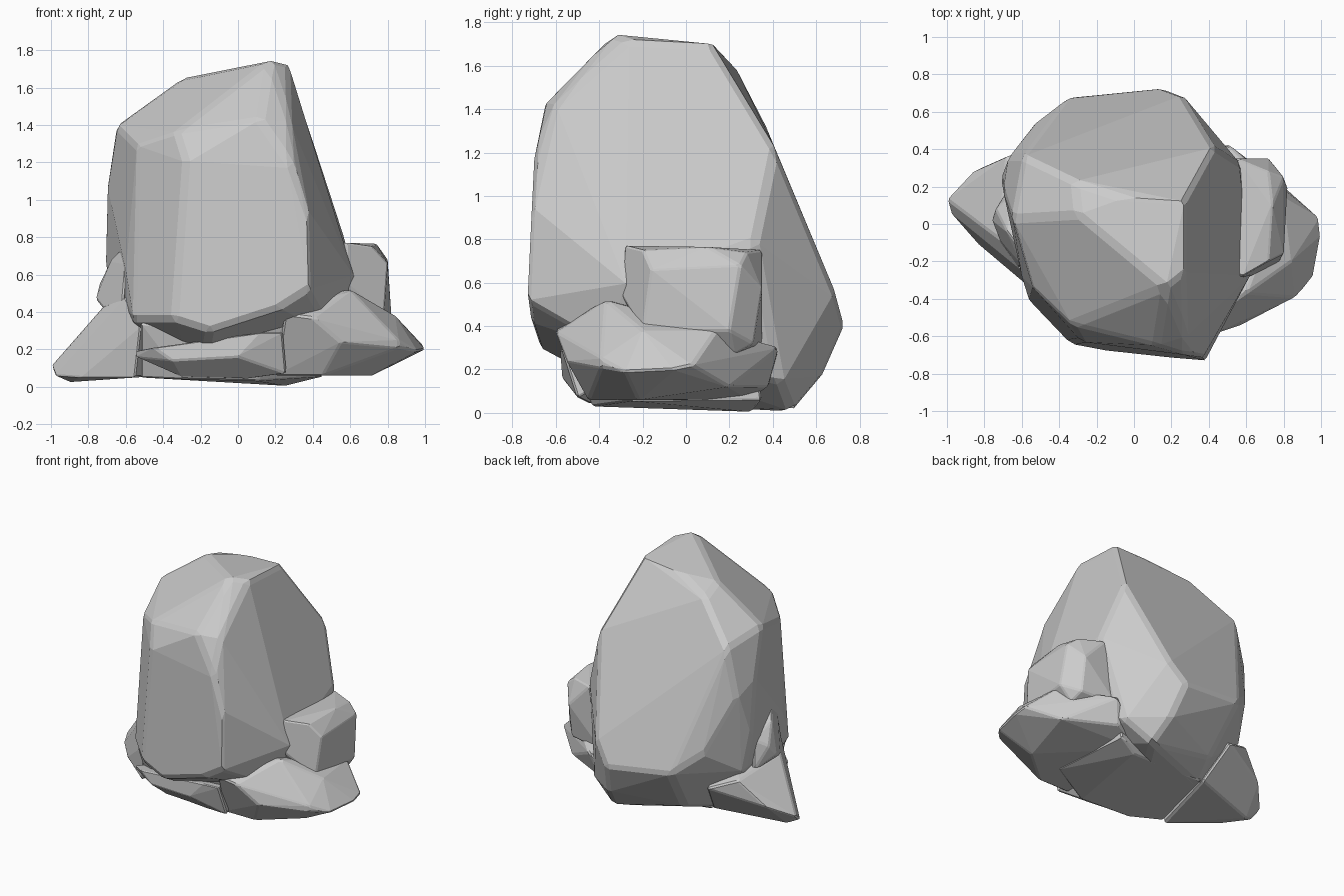
import bpy, bmesh
from mathutils import Vector


def rock(name, points, bevel=0.02):
    """Faceted stone: convex hull of a few corners, with chipped edges."""
    bm = bmesh.new()
    for p in points:
        bm.verts.new(Vector(p))
    hull = bmesh.ops.convex_hull(bm, input=bm.verts)
    loose = {g for g in hull["geom_interior"] + hull["geom_unused"]
             if isinstance(g, bmesh.types.BMVert)}
    bmesh.ops.delete(bm, geom=list(loose), context="VERTS")
    bmesh.ops.dissolve_limit(bm, angle_limit=0.09, verts=bm.verts, edges=bm.edges)
    bmesh.ops.recalc_face_normals(bm, faces=bm.faces)
    mesh = bpy.data.meshes.new(name)
    bm.to_mesh(mesh)
    bm.free()
    obj = bpy.data.objects.new(name, mesh)
    bpy.context.collection.objects.link(obj)
    mod = obj.modifiers.new("chipped_edges", "BEVEL")
    mod.width = bevel
    mod.segments = 1
    mod.limit_method = "ANGLE"
    mod.angle_limit = 0.35
    return obj


# Tall main boulder: crown, shoulders, front, sides, then back and underside
rock("main_boulder", [
    (.17, -.34, 1.745), (.27, -.26, 1.72), (.27, .12, 1.70), (-.05, .14, 1.68), (-.08, -.15, 1.70),
    (-.32, .23, 1.59), (-.3, .05, 1.65), (-.65, .03, 1.40), (-.59, .36, 1.34), (-.54, -.34, 1.29),
    (-.33, -.54, 1.36), (.12, -.65, 1.43), (.28, -.60, 1.42),
    (-.28, -.63, 1.2), (.28, -.70, 1.2), (.37, -.71, .95), (.38, -.73, .52), (.22, -.72, .42),
    (-.15, -.68, .30), (-.34, -.64, .36), (-.56, -.41, .36), (-.60, -.28, .62),
    (-.71, .24, .68), (-.70, .18, 1.08), (-.67, .36, 1.0), (-.68, .28, .42),
    (.63, -.26, .58), (.60, .0, .62), (.57, .32, .79), (.43, .41, 1.22), (.50, -.35, .3),
    (.35, .55, .90), (.26, .69, .55), (.15, .73, .40), (-.35, .68, .46), (-.52, .55, .60),
    (.20, .63, .17), (.25, .49, .005), (-.30, .44, .12), (.45, .44, .14),
    (-.40, .2, .05), (-.2, -.2, .04),
], .025)

# Block leaning on the right side
rock("right_block", [
    (.50, -.26, .77), (.58, -.28, .77), (.72, -.20, .75), (.74, .10, .765), (.72, .28, .74),
    (.55, .35, .75), (.80, .25, .68), (.80, -.16, .66), (.82, .20, .38), (.78, -.20, .38),
    (.58, -.30, .55), (.72, .35, .57), (.72, .31, .32), (.74, .22, .27), (.45, .35, .30),
    (.45, -.2, .35),
], .008)

# Wedge slab at the front right
rock("right_slab", [
    (.60, -.37, .52), (.45, -.28, .50), (.25, -.60, .39), (.40, -.60, .37), (.55, -.55, .24),
    (.86, -.39, .25), (.86, -.39, .21), (.99, .03, .22), (1.0, -.06, .20), (.96, -.28, .19),
    (.80, .14, .38), (.84, -.20, .38), (.50, .43, .30), (.45, .38, .12), (.80, .20, .12),
    (.72, -.22, .06), (.45, -.45, .06), (.2, -.45, .06), (.2, .3, .06),
], .01)

# Spiked stone at the left: low spur with a knob wedged above it
rock("left_spur", [
    (-.68, .36, .38), (-.48, .44, .30), (-.60, -.25, .48), (-.72, -.08, .43), (-.52, -.37, .32),
    (-.86, .28, .20), (-1.0, .13, .11), (-.98, .06, .06),
    (-.90, .10, .025), (-.84, -.10, .05), (-.55, -.34, .05), (-.4, .25, .06), (-.4, 0, .5),
], .01)
rock("left_knob", [
    (-.62, -.12, .74), (-.68, -.04, .68), (-.60, -.22, .66), (-.76, .02, .47), (-.74, .08, .55),
    (-.66, .15, .60), (-.72, -.08, .42), (-.62, -.24, .42), (-.68, .18, .38), (-.45, 0, .7),
    (-.45, 0, .4),
], .01)

# Low stone under the front overhang
rock("front_stone", [
    (-.55, -.42, .19), (-.45, -.50, .21), (-.05, -.53, .22), (.12, -.58, .29), (.24, -.57, .29),
    (.26, -.50, .07), (0, -.57, .16), (-.35, -.52, .14), (-.55, -.41, .16), (-.3, -.42, .05),
    (.05, -.44, .04), (-.3, -.2, .2), (.2, -.2, .25),
], .008)

# Rough footing that fills the middle
rock("footing", [
    (-.52, -.44, .34), (-.10, -.54, .29), (.30, -.55, .42), (-.52, -.32, .05), (-.3, -.42, .04),
    (.1, -.43, .03), (.45, -.25, .055), (.40, .35, .06), (.25, .3, .005), (-.38, .25, .05),
    (-.4, .2, .4), (.4, .3, .4),
], .01)
